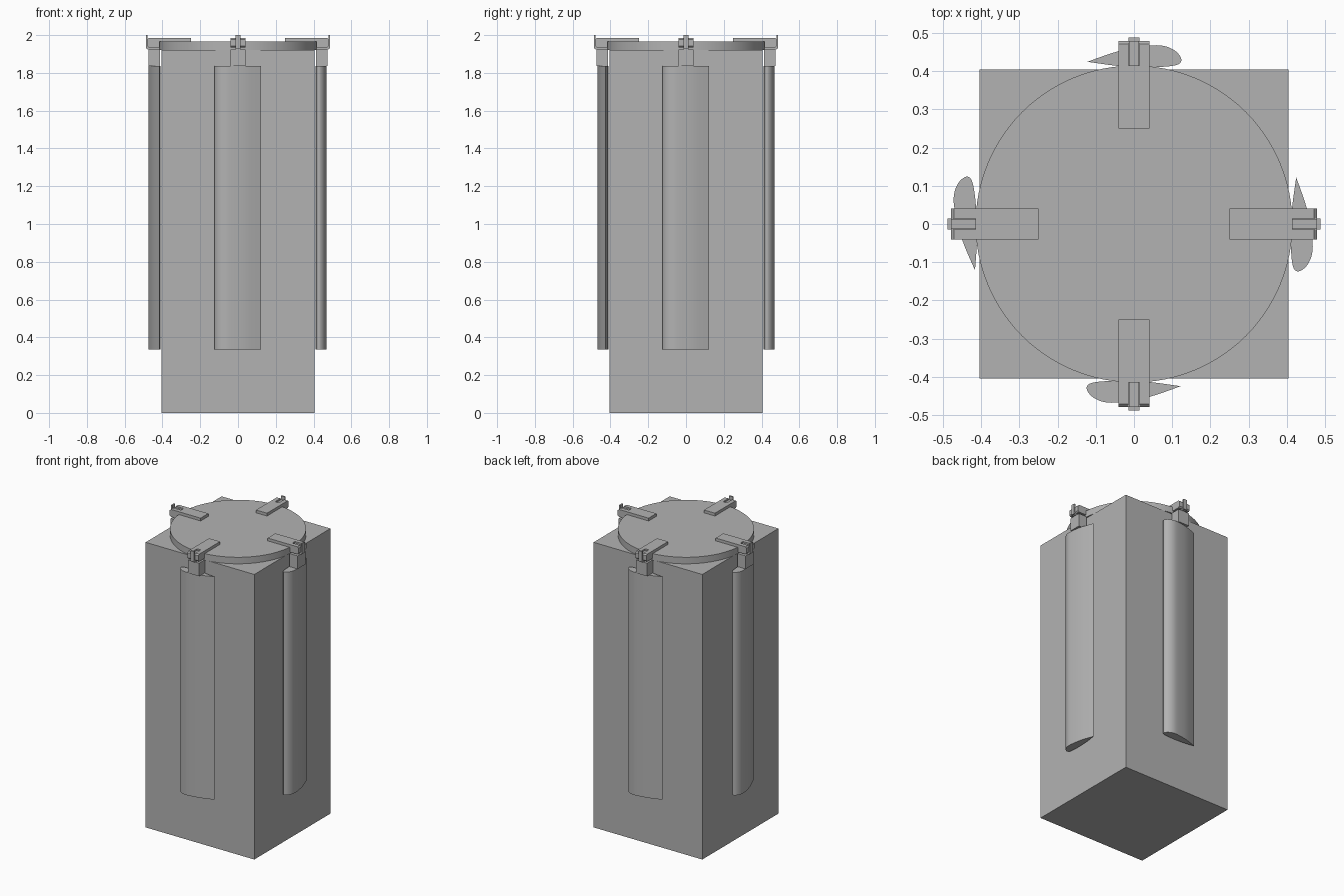
import bpy, bmesh, math
from mathutils import Matrix, Vector

cube = bpy.data.objects.get("Cube")
if cube:
    bpy.data.objects.remove(cube, do_unlink=True)

grey = bpy.data.materials.new("plain grey")
grey.use_nodes = True
colour = (0.45, 0.45, 0.45, 1)
grey.diffuse_color = colour
grey.node_tree.nodes["Principled BSDF"].inputs["Base Color"].default_value = colour


def finish(name, bm, smooth=None):
    bmesh.ops.recalc_face_normals(bm, faces=bm.faces)
    mesh = bpy.data.meshes.new(name)
    bm.to_mesh(mesh)
    bm.free()
    mesh.materials.append(grey)
    obj = bpy.data.objects.new(name, mesh)
    bpy.context.collection.objects.link(obj)
    if smooth:
        bpy.ops.object.select_all(action='DESELECT')
        obj.select_set(True)
        bpy.context.view_layer.objects.active = obj
        bpy.ops.object.shade_smooth_by_angle(angle=math.radians(smooth))
    return obj


def add_box(bm, x, y, z):
    """Box from (min, max) pairs."""
    spans = (x, y, z)
    size = [hi - lo for lo, hi in spans]
    middle = Vector([(lo + hi) / 2 for lo, hi in spans])
    bmesh.ops.create_cube(bm, size=1, matrix=Matrix.Translation(middle) @ Matrix.Diagonal((*size, 1)))


def add_prism(bm, points, axis, low, high):
    """Extrude a closed outline along the y or z axis."""
    def place(a, b, h):
        return (a, b, h) if axis == "z" else (a, h, b)
    face = bm.faces.new([bm.verts.new(place(a, b, low)) for a, b in points])
    out = bmesh.ops.extrude_face_region(bm, geom=[face])
    move = Vector(place(0, 0, high - low))
    bmesh.ops.translate(bm, verts=[v for v in out["geom"] if isinstance(v, bmesh.types.BMVert)], vec=move)


def smooth_outline(points, steps=5):
    """Catmull-Rom curve through an open list of points."""
    pts = [Vector(p) for p in points]
    pts = [pts[0]] + pts + [pts[-1]]
    result = []
    for a, b, c, d in zip(pts, pts[1:], pts[2:], pts[3:]):
        for i in range(steps):
            t = i / steps
            result.append(b + (c - a) * t / 2 + (a * 2 - b * 5 + c * 4 - d) * t**2 / 2
                          + (b * 3 - a - c * 3 + d) * t**3 / 2)
    return result + [pts[-1]]


# Square tower body
bm = bmesh.new()
add_box(bm, (-0.405, 0.405), (-0.405, 0.405), (0, 1.92))
finish("body", bm)

# Round top plate
bm = bmesh.new()
bmesh.ops.create_cone(bm, cap_ends=True, segments=96, radius1=0.415, radius2=0.415,
                      depth=0.044, matrix=Matrix.Translation((0, 0, 1.944)))
finish("top_plate", bm, 30)

# Teardrop blade section: sharp tip, rounded end, flat inner side
section = smooth_outline([(0.425, 0.122), (0.453, 0.04), (0.467, -0.04), (0.466, -0.08),
                          (0.452, -0.11), (0.432, -0.124), (0.419, -0.117), (0.413, -0.09),
                          (0.411, -0.04), (0.414, 0.04), (0.425, 0.122)])[:-1]

# Rounded outer end of the hinge cheeks
cheek = [(0.415, 1.935), (0.472, 1.935), (0.48, 1.943), (0.48, 1.977), (0.472, 1.985), (0.415, 1.985)]

sides = ["left", "back", "right", "front"]
for i, side in enumerate(sides):
    turn = Matrix.Rotation(i * math.pi / 2, 4, 'Z')

    # Hanging blade, the right one pitched slightly further
    bm = bmesh.new()
    add_prism(bm, section, "z", 0.335, 1.836)
    if side == "right":
        pivot = Matrix.Translation((0.432, 0, 0))
        pitch = pivot @ Matrix.Rotation(math.radians(4), 4, 'Z') @ pivot.inverted()
        bm.transform(pitch)
    bm.transform(turn)
    finish(side + "_blade", bm, 35)

    # Clamp bar on the plate with two hinge cheeks
    bm = bmesh.new()
    add_box(bm, (0.25, 0.415), (-0.041, 0.041), (1.966, 1.985))
    add_prism(bm, cheek, "y", -0.041, -0.014)
    add_prism(bm, cheek, "y", 0.014, 0.041)
    bm.transform(turn)
    finish(side + "_clamp_bar", bm)

    # Hanger block with centre lug and upright tab
    bm = bmesh.new()
    add_box(bm, (0.412, 0.473), (-0.041, 0.041), (1.836, 1.924))
    add_box(bm, (0.415, 0.48), (-0.013, 0.013), (1.924, 1.975))
    add_box(bm, (0.478, 0.488), (-0.014, 0.014), (1.93, 2.0))
    bm.transform(turn)
    finish(side + "_hanger", bm)
